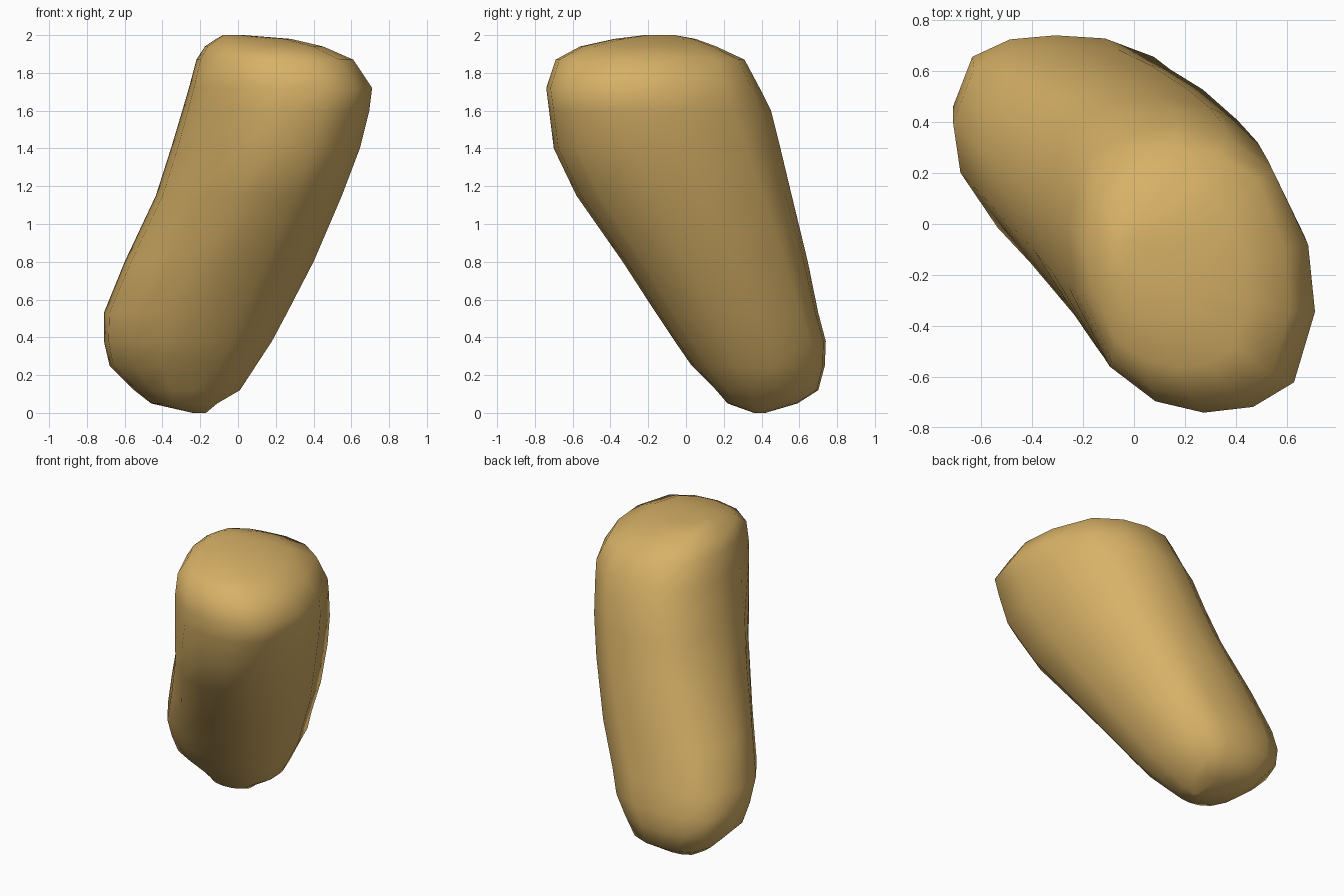
import bpy, bmesh

# Half of the cross-section in -1..1 box units; the other half is its point mirror
HALF = [(1, -0.30), (0.95, 0.17), (0.68, 0.70), (0.30, 0.93),
        (-0.10, 1), (-0.50, 0.96), (-0.83, 0.79)]
OUTLINE = HALF + [(-x, -y) for x, y in HALF]
SIDES = len(OUTLINE)

# Level sections: height, x min, x max, y min, y max,
# extra fullness of the back right and front left corners
SECTIONS = [
    (0.00, -0.24, -0.17, 0.36, 0.42, 0.00, 0.00),
    (0.05, -0.46, -0.11, 0.22, 0.59, 0.06, 0.00),
    (0.12, -0.55, 0.01, 0.16, 0.70, 0.09, 0.00),
    (0.25, -0.68, 0.095, 0.03, 0.735, 0.09, 0.00),
    (0.38, -0.71, 0.18, -0.06, 0.74, 0.09, -0.02),
    (0.53, -0.71, 0.26, -0.16, 0.70, 0.08, -0.04),
    (0.80, -0.60, 0.40, -0.335, 0.645, 0.06, -0.07),
    (1.15, -0.435, 0.55, -0.58, 0.56, 0.03, -0.09),
    (1.40, -0.355, 0.645, -0.70, 0.50, 0.00, -0.08),
    (1.60, -0.295, 0.695, -0.725, 0.45, -0.03, -0.04),
    (1.72, -0.26, 0.71, -0.74, 0.39, -0.02, -0.02),
    (1.87, -0.22, 0.61, -0.69, 0.31, 0.02, 0.00),
    (1.94, -0.175, 0.45, -0.56, 0.16, 0.02, 0.00),
    (1.98, -0.115, 0.28, -0.38, 0.05, 0.00, 0.00),
    (2.00, -0.08, 0.03, -0.22, -0.06, 0.00, 0.00),
]


def section_point(x, y, back, front):
    """Push the two short-diagonal corners out or in."""
    if x * y > 0:
        push = min(abs(x), abs(y)) / 0.68
        push *= back if x > 0 else -front
        x, y = x + push, y + push
    return x, y


# Stone body: skin the sections and close both ends
bm = bmesh.new()
rings = []
for z, x0, x1, y0, y1, back, front in SECTIONS:
    cx, cy, a, b = (x0 + x1) / 2, (y0 + y1) / 2, (x1 - x0) / 2, (y1 - y0) / 2
    pts = [section_point(x, y, back, front) for x, y in OUTLINE]
    rings.append([bm.verts.new((cx + a * x, cy + b * y, z)) for x, y in pts])
for low, high in zip(rings, rings[1:]):
    for i in range(SIDES):
        j = (i + 1) % SIDES
        bm.faces.new((low[i], low[j], high[j], high[i]))
bm.faces.new(rings[0][::-1])
bm.faces.new(rings[-1])
bmesh.ops.recalc_face_normals(bm, faces=bm.faces)
for f in bm.faces:
    f.smooth = True

mesh = bpy.data.meshes.new("stone_body")
bm.to_mesh(mesh)
bm.free()
stone = bpy.data.objects.new("stone_body", mesh)
bpy.context.collection.objects.link(stone)

# Sandy colour
sand = bpy.data.materials.new("sandy_gold")
sand.diffuse_color = (0.68, 0.44, 0.135, 1)
mesh.materials.append(sand)
